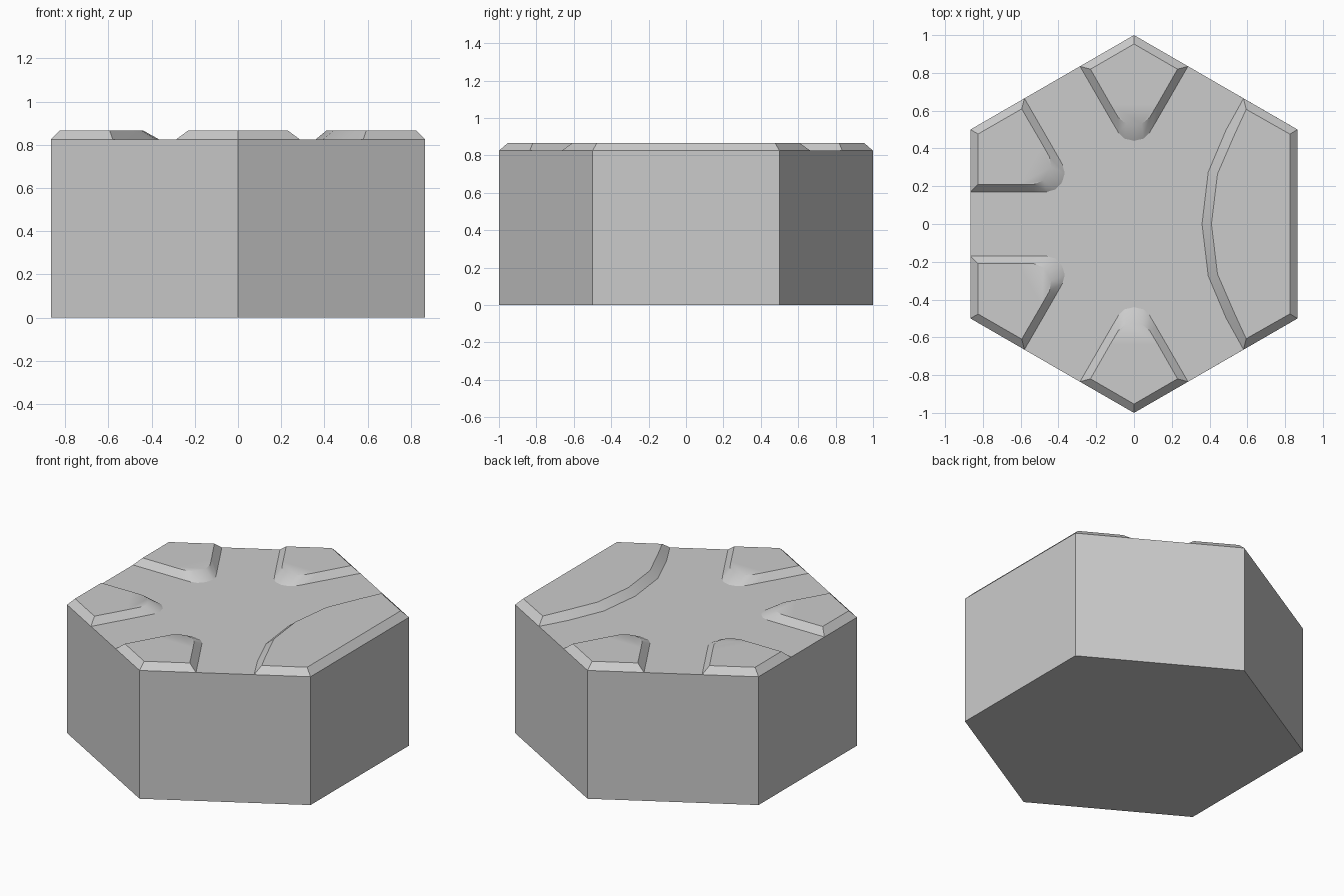
import bpy, bmesh, math
from mathutils import Matrix, Vector

if "Cube" in bpy.data.objects:
    bpy.data.objects.remove(bpy.data.objects["Cube"])

LOW, HIGH = 0.825, 0.866      # channel floor and raised bank heights


def mirrored(half, axis):
    """Extend a half chain ending on the mirror line into a full symmetric chain."""
    flip = (lambda p: (-p[0], p[1])) if axis == 'x' else (lambda p: (p[0], -p[1]))
    return half + [flip(p) for p in reversed(half[:-1])]


def turned(pts, deg):
    rot = Matrix.Rotation(math.radians(deg), 2)
    return [tuple(rot @ Vector(p)) for p in pts]


# Corner bank, drawn at the +y corner: foot and crest of the inner slope
foot = mirrored([(.286, .835), (.118, .544), (.083, .485), (.05, .452), (0, .44)], 'x')
crest = mirrored([(.2305, .8195), (.125, .635), (.083, .564), (.04, .53), (0, .52)], 'x')

# Wide bank along the +x side with a curved inner slope
arc_foot = mirrored([(.58, -.665), (.487, -.497), (.393, -.275), (.36, 0)], 'y')
arc_crest = mirrored([(.594, -.607), (.533, -.475), (.442, -.265), (.41, 0)], 'y')

# (foot, crest, hex corners, inset corners), counter-clockwise round the tile
banks = [(arc_foot, arc_crest, [(.866, -.5), (.866, .5)], [(.825, -.476), (.825, .476)])]
for a in (0, 60, 120, 180):
    banks.append([turned(p, a) for p in (foot, crest, [(0, 1)], [(0, .953)])])

bm = bmesh.new()


def verts(pts, z):
    return [bm.verts.new((x, y, z)) for x, y in pts]


floor, rim, corners = [], [], []
for lo, hi, out_lo, out_hi in banks:
    vlo, vhi = verts(lo, LOW), verts(hi, HIGH)
    clo, chi = verts(out_lo, LOW), verts(out_hi, HIGH)
    ring_lo, ring_hi = vlo + clo[::-1], vhi + chi[::-1]
    n = len(ring_lo)
    for i in range(n):
        j = (i + 1) % n
        bm.faces.new((ring_lo[j], ring_lo[i], ring_hi[i], ring_hi[j]))
    bm.faces.new(ring_hi)
    floor += vlo
    rim += [vlo[0]] + clo + [vlo[-1]]
    corners += clo

# Channel floor
floor_face = bm.faces.new(floor)

# Hexagonal side walls and underside
base = [bm.verts.new((v.co.x, v.co.y, 0)) for v in corners]
for i in range(6):
    j = (i + 1) % 6
    a, b = rim.index(corners[i]), rim.index(corners[j])
    top = rim[a:b + 1] if b > a else rim[a:] + rim[:b + 1]
    bm.faces.new([base[i], base[j]] + top[::-1])
bm.faces.new(base[::-1])

bmesh.ops.recalc_face_normals(bm, faces=bm.faces)

# Smooth only the gentle slopes at the bank tips
for f in bm.faces:
    f.smooth = True
for e in bm.edges:
    e.smooth = e.calc_face_angle(0) < math.radians(30) and floor_face not in e.link_faces

mesh = bpy.data.meshes.new("river_tile")
bm.to_mesh(mesh)
bm.free()
tile = bpy.data.objects.new("river_tile", mesh)
bpy.context.collection.objects.link(tile)
